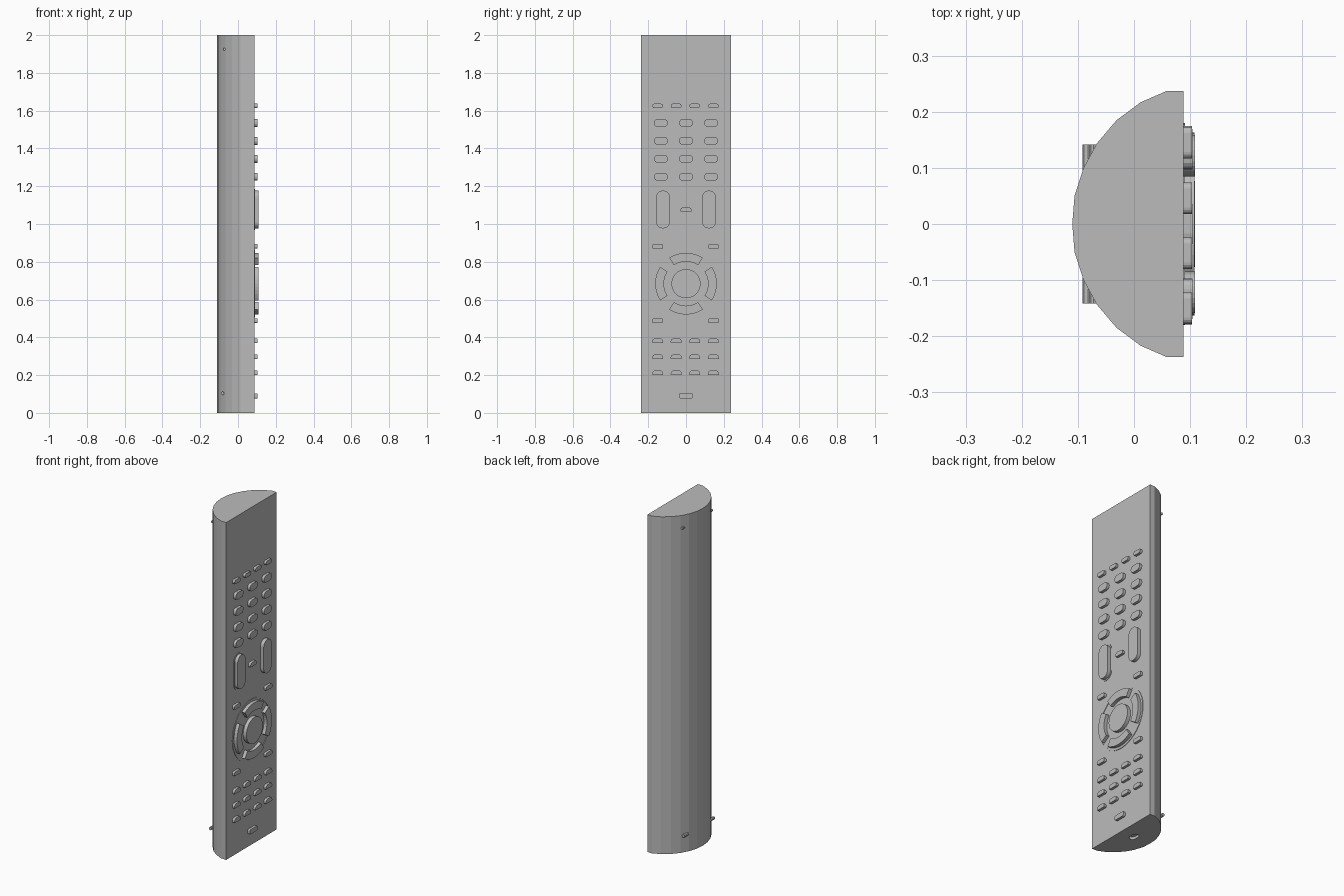
import bpy, bmesh, math
from mathutils import Vector

old = bpy.data.objects.get("Cube")
if old:
    bpy.data.objects.remove(old, do_unlink=True)

grey = bpy.data.materials.new("mid_grey")
grey.use_nodes = True
grey.diffuse_color = (0.5, 0.5, 0.5, 1)
grey.node_tree.nodes["Principled BSDF"].inputs["Base Color"].default_value = (0.5, 0.5, 0.5, 1)

FACE = 0.088   # x of the flat keypad face
SINK = 0.004   # how far keys are seated into the face


def prism(name, loop, offset):
    """Extrude a closed loop of 3D points by an offset vector."""
    bm = bmesh.new()
    base = bm.faces.new([bm.verts.new(p) for p in loop])
    res = bmesh.ops.extrude_face_region(bm, geom=[base], use_keep_orig=True)
    verts = [v for v in res["geom"] if isinstance(v, bmesh.types.BMVert)]
    bmesh.ops.translate(bm, verts=verts, vec=Vector(offset))
    bmesh.ops.recalc_face_normals(bm, faces=bm.faces)
    me = bpy.data.meshes.new(name)
    bm.to_mesh(me)
    bm.free()
    me.materials.append(grey)
    ob = bpy.data.objects.new(name, me)
    bpy.context.collection.objects.link(ob)
    return ob


def rounded(w, h, top, bottom, n=4):
    """Rounded rectangle outline with separate top and bottom radii."""
    pts = []
    for sx, sy, r, a0 in ((1, 1, top, 0), (-1, 1, top, 90), (-1, -1, bottom, 180), (1, -1, bottom, 270)):
        for i in range(n + 1):
            a = math.radians(a0 + 90 * i / n)
            pts.append((sx * (w / 2 - r) + r * math.cos(a), sy * (h / 2 - r) + r * math.sin(a)))
    return pts


def key(name, y, z, outline, tip):
    """Key standing out of the keypad face up to x = tip."""
    return prism(name, [(FACE - SINK, y + a, z + b) for a, b in outline], (tip - FACE + SINK, 0, 0))


def rim(name, y, z, outer, inner, height=0.003):
    """Thin raised border between two matching outlines."""
    bm = bmesh.new()
    x0, x1 = FACE - 0.001, FACE + height
    rings = [[bm.verts.new((x, y + a, z + b)) for a, b in o]
             for x, o in ((x0, outer), (x1, outer), (x1, inner), (x0, inner))]
    n = len(outer)
    for r, s in zip(rings, rings[1:] + rings[:1]):
        for i in range(n):
            j = (i + 1) % n
            bm.faces.new((r[i], r[j], s[j], s[i]))
    bmesh.ops.recalc_face_normals(bm, faces=bm.faces)
    me = bpy.data.meshes.new(name)
    bm.to_mesh(me)
    bm.free()
    me.materials.append(grey)
    bpy.context.collection.objects.link(bpy.data.objects.new(name, me))


def circle(r, n=40):
    return [(r * math.cos(2 * math.pi * i / n), r * math.sin(2 * math.pi * i / n)) for i in range(n)]


# Body: D-shaped profile run along the height
half = [(FACE, 0.237), (0.058, 0.237), (0.012, 0.217), (-0.031, 0.185),
        (-0.066, 0.144), (-0.09, 0.1), (-0.106, 0.05)]
profile = half + [(-0.11, 0)] + [(x, -y) for x, y in reversed(half)]
body = prism("body", [(x, y, 0) for x, y in profile], (0, 0, 2))

# Socket cut in the bottom end
cutter = prism("socket_cutter", [(b, a, -0.02) for a, b in rounded(0.06, 0.036, 0.017, 0.017)], (0, 0, 0.035))
cutter.hide_render = True
mod = body.modifiers.new("socket", "BOOLEAN")
mod.operation = "DIFFERENCE"
mod.solver = "EXACT"
mod.object = cutter
bpy.context.view_layer.objects.active = body
bpy.ops.object.modifier_apply(modifier=mod.name)
bpy.data.objects.remove(cutter, do_unlink=True)

# Small keys in four columns
columns = (-0.15, -0.052, 0.046, 0.145)
slim = rounded(0.056, 0.024, 0.011, 0.011)
arch = rounded(0.058, 0.025, 0.016, 0.004)
for c, y in enumerate(columns):
    key(f"top_key_{c + 1}", y, 1.625, slim, 0.103)
    for r, z in enumerate((0.382, 0.297, 0.212)):
        key(f"lower_key_{r + 1}_{c + 1}", y, z, arch, 0.103)

# Number pad
pad = rounded(0.072, 0.042, 0.019, 0.019)
for r, z in enumerate((1.535, 1.44, 1.345, 1.25)):
    for c, y in enumerate((-0.133, 0, 0.133)):
        key(f"number_key_{r + 1}_{c + 1}", y, z, pad, 0.104)

# Rocker keys, the first with a border around it
rocker = rounded(0.074, 0.2, 0.036, 0.036, 6)
key("rocker_key_1", -0.122, 1.077, rocker, 0.109)
key("rocker_key_2", 0.122, 1.077, rocker, 0.109)
rim("rocker_border", -0.122, 1.077, rounded(0.09, 0.218, 0.044, 0.044, 6), rounded(0.076, 0.202, 0.037, 0.037, 6))

# Single keys
key("mute_key", 0, 1.077, arch, 0.103)
for i, z in enumerate((0.882, 0.488)):
    for side, y in (("a", -0.15), ("b", 0.146)):
        key(f"corner_key_{i + 1}_{side}", y, z, rounded(0.058, 0.024, 0.009, 0.006), 0.103)
key("bottom_key", 0, 0.09, rounded(0.07, 0.027, 0.006, 0.006), 0.103)

# Round navigation pad: border, four arc keys, centre button
PADZ = 0.684
rim("navigation_border", 0, PADZ, circle(0.18), circle(0.171))
for q in range(4):
    angles = [math.radians(90 * q - 33 + 66 * i / 10) for i in range(11)]
    arc = [(0.163 * math.cos(a), 0.163 * math.sin(a)) for a in angles]
    arc += [(0.117 * math.cos(a), 0.117 * math.sin(a)) for a in reversed(angles)]
    key(f"arrow_key_{q + 1}", 0, PADZ, arc, 0.108)
key("centre_button", 0, PADZ, circle(0.077), 0.109)

# Small pegs on both curved flanks
for name, x, z, r, reach in (("upper_peg", -0.072, 1.925, 0.007, 0.142), ("lower_peg", -0.082, 0.103, 0.0095, 0.142)):
    for side, s in (("front", -1), ("back", 1)):
        prism(f"{name}_{side}", [(x + a, s * 0.09, z + b) for a, b in circle(r, 8)], (0, s * (reach - 0.09), 0))
